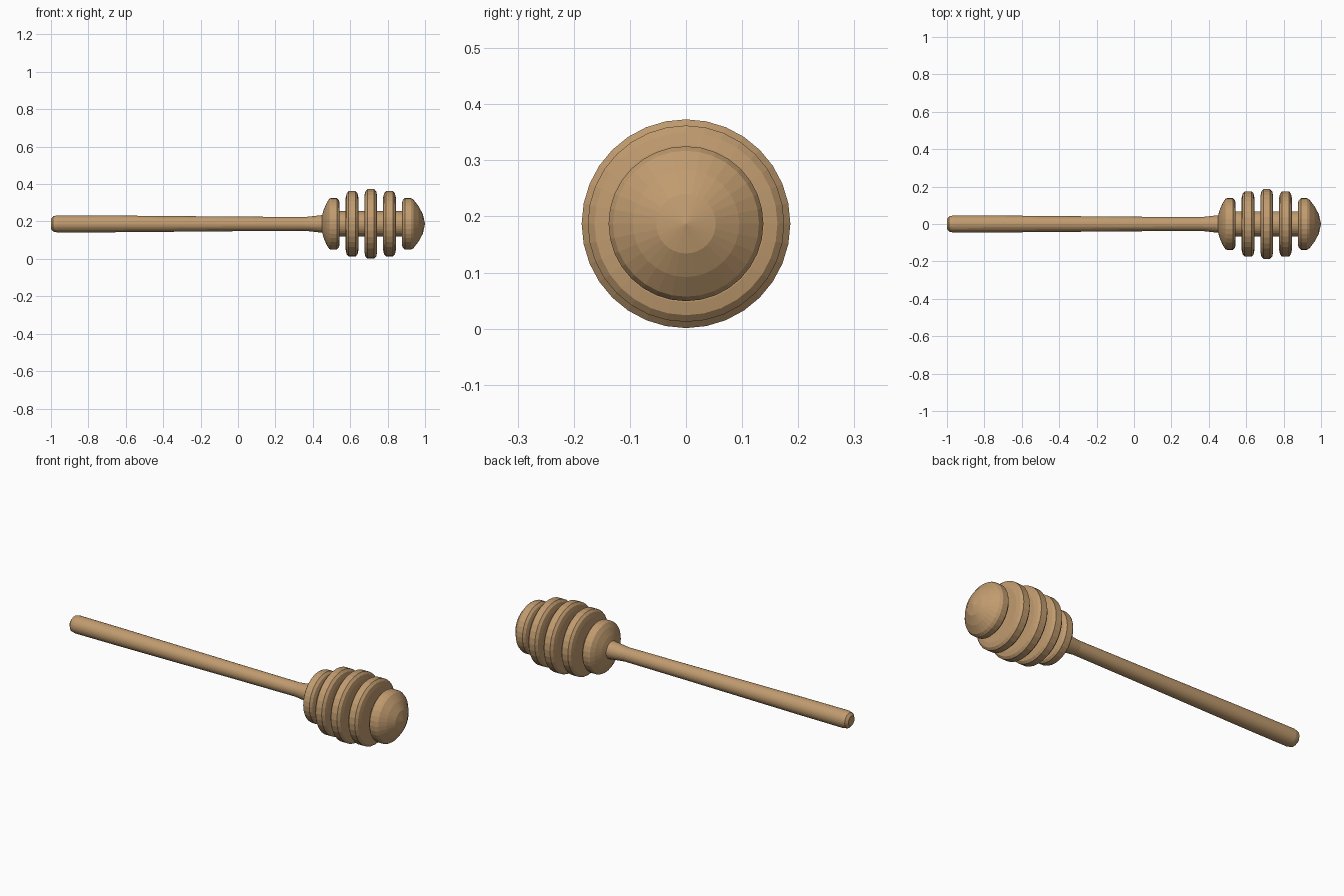
import bpy, bmesh
from math import cos, sin, pi

if "Cube" in bpy.data.objects:
    bpy.data.objects.remove(bpy.data.objects["Cube"])

SEGMENTS = 32
AXIS_Z = 0.187

wood = bpy.data.materials.new("wood")
wood.diffuse_color = (0.53, 0.33, 0.16, 1)
wood.use_nodes = True
wood.node_tree.nodes["Principled BSDF"].inputs["Base Color"].default_value = wood.diffuse_color


def lathe(name, profile):
    """Revolve (x, radius) points about the long axis; ends lie on the axis."""
    bm = bmesh.new()
    rings = []
    for x, r in profile:
        if r == 0:
            rings.append([bm.verts.new((x, 0, AXIS_Z))] * SEGMENTS)
        else:
            rings.append([bm.verts.new((x, r * cos(2 * pi * i / SEGMENTS),
                                        AXIS_Z + r * sin(2 * pi * i / SEGMENTS)))
                          for i in range(SEGMENTS)])
    for a, b in zip(rings, rings[1:]):
        for i in range(SEGMENTS):
            j = (i + 1) % SEGMENTS
            bm.faces.new(list(dict.fromkeys((a[i], a[j], b[j], b[i]))))
    bmesh.ops.recalc_face_normals(bm, faces=bm.faces)
    mesh = bpy.data.meshes.new(name)
    bm.to_mesh(mesh)
    bm.free()
    mesh.materials.append(wood)
    obj = bpy.data.objects.new(name, mesh)
    bpy.context.collection.objects.link(obj)
    return obj


# Handle and grooved head turned from one piece
CORE = 0.068
profile = [(-1, 0), (-1, 0.026), (-0.988, 0.041), (-0.965, 0.046),
           (-0.70, 0.045), (0.0, 0.039), (0.36, 0.037), (0.45, 0.047)]

# First disc: domed towards the handle
profile += [(0.458, 0.075), (0.474, 0.112), (0.488, 0.134), (0.497, 0.138),
            (0.528, 0.138), (0.539, 0.127), (0.544, 0.11), (0.544, CORE)]

# Three middle discs with chamfered rims
for x, r in ((0.61, 0.175), (0.71, 0.186), (0.81, 0.175)):
    profile += [(x - 0.034, CORE), (x - 0.034, r - 0.035), (x - 0.029, r - 0.012),
                (x - 0.018, r), (x + 0.018, r), (x + 0.029, r - 0.012),
                (x + 0.034, r - 0.035), (x + 0.034, CORE)]

# Last disc: tapers to the rounded tip
profile += [(0.876, CORE), (0.876, 0.11), (0.881, 0.127), (0.892, 0.138),
            (0.924, 0.138), (0.938, 0.130), (0.965, 0.095),
            (0.988, 0.053), (1.0, 0)]

lathe("honey_dipper", profile)
